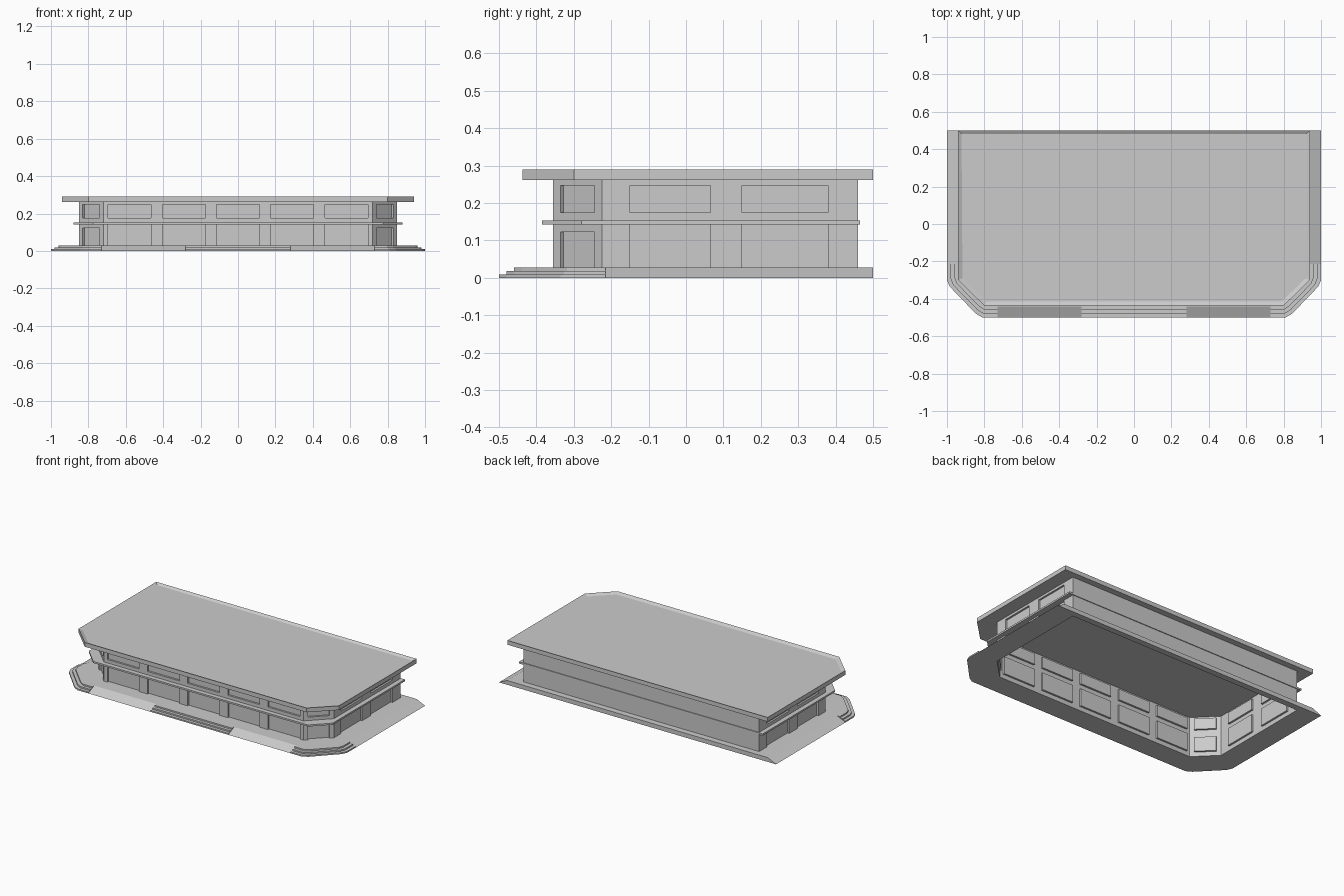
import bpy, bmesh
from mathutils import Vector

cube = bpy.data.objects.get("Cube")
if cube:
    bpy.data.objects.remove(cube, do_unlink=True)

GREY = (0.6, 0.6, 0.6, 1.0)
concrete = bpy.data.materials.new("light_grey_concrete")
concrete.use_nodes = True
concrete.diffuse_color = GREY
concrete.node_tree.nodes["Principled BSDF"].inputs["Base Color"].default_value = GREY


def finish(name, bm):
    mesh = bpy.data.meshes.new(name)
    bm.to_mesh(mesh)
    bm.free()
    mesh.materials.append(concrete)
    obj = bpy.data.objects.new(name, mesh)
    bpy.context.scene.collection.objects.link(obj)
    return obj


def mirrored(half):
    """Close a half outline (back corner to front corner) across x = 0."""
    return half + [(-x, y) for x, y in reversed(half)]


def loop(bm, pts, z):
    verts = [bm.verts.new((x, y, z)) for x, y in pts]
    return [bm.edges.new((verts[i - 1], verts[i])) for i in range(len(verts))]


def slab(name, pts, z0, z1, hole=None, rim=0, sink=0):
    """Extruded outline, with an optional hole or a recessed top."""
    bm = bmesh.new()
    if hole:
        edges = loop(bm, pts, z0) + loop(bm, hole, z0)
        bmesh.ops.triangle_fill(bm, edges=edges, use_beauty=True)
    else:
        bm.faces.new([bm.verts.new((x, y, z0)) for x, y in pts])
    out = bmesh.ops.extrude_face_region(bm, geom=bm.faces[:])["geom"]
    moved = [g for g in out if isinstance(g, bmesh.types.BMVert)]
    bmesh.ops.translate(bm, verts=moved, vec=(0, 0, z1 - z0))
    bmesh.ops.recalc_face_normals(bm, faces=bm.faces[:])
    if rim:
        top = max(bm.faces, key=lambda f: f.calc_center_median().z)
        bmesh.ops.inset_region(bm, faces=[top], thickness=rim)
        bmesh.ops.translate(bm, verts=top.verts[:], vec=(0, 0, -sink))
    return finish(name, bm)


def ramp(name, low_a, low_b, high_a, high_b):
    """Wedge rising from the low edge to the high edge."""
    bm = bmesh.new()
    a, b = [bm.verts.new((*p, 0)) for p in (low_a, low_b)]
    c, d = [bm.verts.new((*p, 0)) for p in (high_a, high_b)]
    e, f = [bm.verts.new((*p, BASE_TOP)) for p in (high_a, high_b)]
    for face in ((a, b, d, c), (a, b, f, e), (c, d, f, e), (a, c, e), (b, d, f)):
        bm.faces.new(face)
    bmesh.ops.recalc_face_normals(bm, faces=bm.faces[:])
    return finish(name, bm)


BASE_TOP, ROOF_LOW, ROOF_TOP = 0.028, 0.262, 0.29
BACK = 0.5
wall_outline = mirrored([(0.85, 0.46), (0.85, -0.225), (0.72, -0.355)])

# Base platform around the building
inner = [(0.94, -0.28), (0.93, -0.31), (0.82, -0.42), (0.79, -0.44)]
outer = [(1.0, -0.30), (0.985, -0.335), (0.845, -0.48), (0.81, -0.5)]
slab("base_platform", mirrored([(0.94, BACK)] + inner), 0, BASE_TOP, hole=wall_outline)

# Corner steps, centre steps and ramps
inner_run = [(0.94, -0.215)] + inner + [(0.73, -0.44)]
outer_run = [(1.0, -0.215)] + outer + [(0.73, -0.5)]
for k in range(3):
    t = k / 3
    edge = [Vector(o).lerp(Vector(i), t) for o, i in zip(outer_run, inner_run)]
    z0, z1 = BASE_TOP * t, BASE_TOP * (k + 1) / 3
    for side, s in (("left", 1), ("right", -1)):
        pts = [(s * p[0], p[1]) for p in edge + inner_run[::-1]]
        slab(f"{side}_corner_step_{k + 1}", pts, z0, z1)
    y = -0.5 + 0.06 * t
    slab(f"centre_step_{k + 1}", mirrored([(0.28, -0.44), (0.28, y)]), z0, z1)
for side, s in (("left", 1), ("right", -1)):
    ramp(f"{side}_side_ramp", (s, BACK), (s, -0.215), (s * 0.94, BACK), (s * 0.94, -0.215))
    ramp(f"{side}_front_ramp", (s * 0.28, -0.5), (s * 0.73, -0.5),
         (s * 0.28, -0.44), (s * 0.73, -0.44))

# Walls with recessed doors below and windows above
def span(a, b, pairs):
    return [((p - a) / (b - a), (q - a) / (b - a)) for p, q in pairs]


side_bays = span(0.46, -0.225, [(0.38, 0.15), (0.065, -0.15)])
corner_bay = [(0.15, 0.85)]
front_bays = span(0.72, -0.72, [(c + 0.115, c - 0.115) for c in (0.58, 0.29, 0, -0.29, -0.58)])
far_side_bays = [(1 - b, 1 - a) for a, b in reversed(side_bays)]
bays = [side_bays, corner_bay, front_bays, corner_bay, far_side_bays, []]

bm = bmesh.new()
recessed = []
for i, openings in enumerate(bays):
    p = Vector(wall_outline[i])
    q = Vector(wall_outline[(i + 1) % len(wall_outline)])
    door_top = 0.122 if openings is corner_bay else 0.142
    levels = [0, BASE_TOP, door_top, 0.175, 0.247, ROOF_LOW]
    cuts = [0] + [t for pair in openings for t in pair] + [1]
    for col in range(len(cuts) - 1):
        a, b = p.lerp(q, cuts[col]), p.lerp(q, cuts[col + 1])
        for row in range(len(levels) - 1):
            z0, z1 = levels[row], levels[row + 1]
            corners = ((*a, z0), (*a, z1), (*b, z1), (*b, z0))
            face = bm.faces.new([bm.verts.new(c) for c in corners])
            face.normal_update()
            if col % 2 and row in (1, 3):
                recessed.append(face)
bmesh.ops.remove_doubles(bm, verts=bm.verts[:], dist=0.0001)
bm.normal_update()
bmesh.ops.inset_individual(bm, faces=recessed, thickness=0, depth=-0.012)
finish("walls", bm)

# Ledge between the storeys
ledge = mirrored([(0.88, 0.465), (0.88, -0.28), (0.775, -0.385)])
slab("storey_ledge", ledge, 0.142, 0.153, hole=wall_outline)

# Flat roof with a low rim
slab("roof", mirrored([(0.94, BACK), (0.94, -0.30), (0.80, -0.437)]),
     ROOF_LOW, ROOF_TOP, rim=0.025, sink=0.01)
